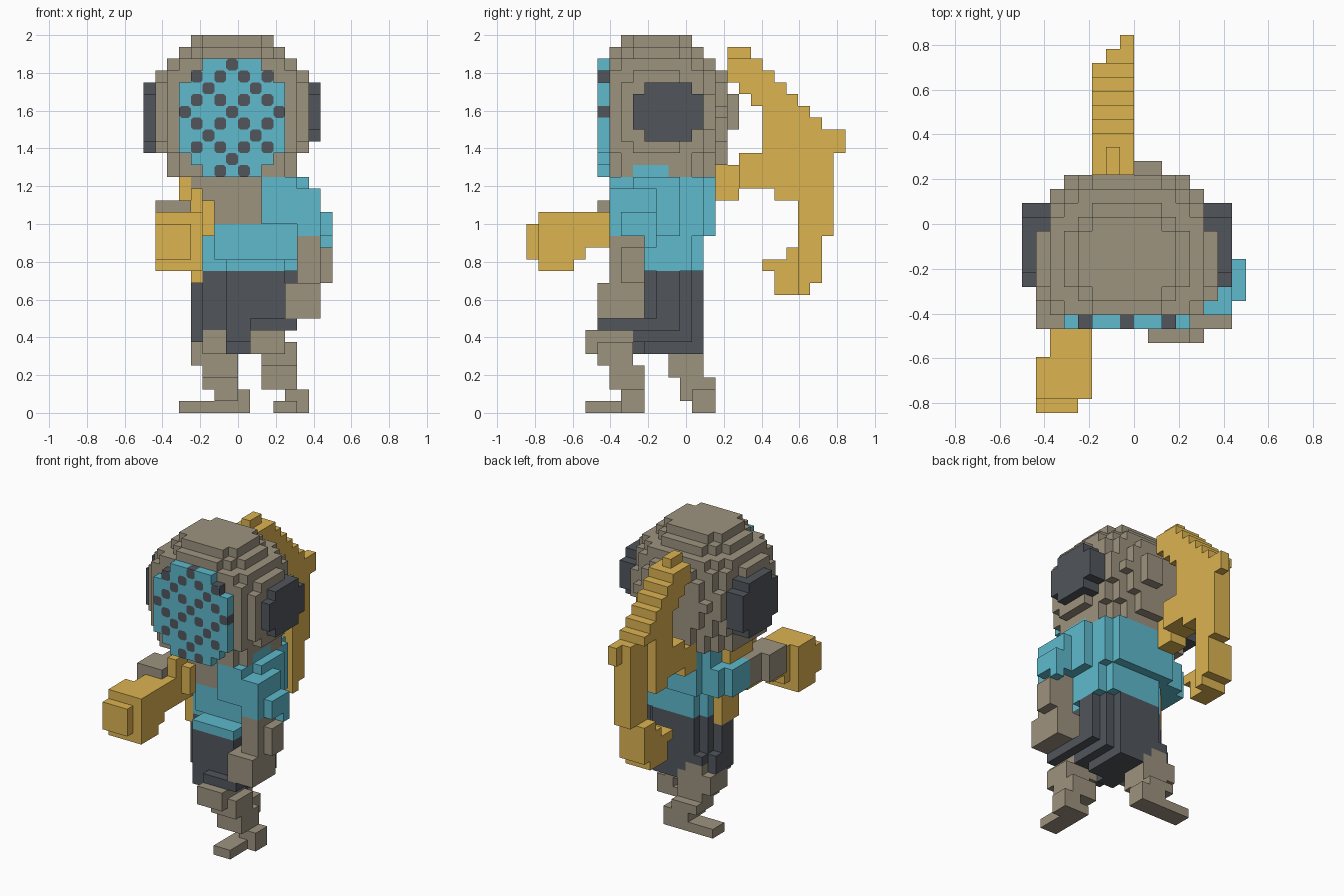
import bpy, bmesh
from itertools import product

cube = bpy.data.objects.get("Cube")
if cube:
    bpy.data.objects.remove(cube, do_unlink=True)

V = 0.0625                       # block size
ORIGIN = (-0.5, -0.84375, 0.0)   # corner of the block grid


def material(name, rgb):
    lin = [((c / 255 + 0.055) / 1.055) ** 2.4 for c in rgb] + [1.0]
    m = bpy.data.materials.new(name)
    m.diffuse_color = lin
    m.use_nodes = True
    m.node_tree.nodes["Principled BSDF"].inputs["Base Color"].default_value = lin
    return m


CLAY, TEAL, GOLD, DARK = range(4)
MATS = [material("clay grey", (157, 147, 127)), material("teal", (94, 186, 205)),
        material("gold", (220, 179, 81)), material("charcoal", (81, 86, 92))]
taken = set()                    # blocks already used by a part


def blocks(*boxes):
    """Union of boxes (x0, x1, y0, y1, z0, z1) in block units, ends exclusive."""
    out = set()
    for a, b, c, d, e, f in boxes:
        out.update(product(range(a, b), range(c, d), range(e, f)))
    return out


def finish(name, bm, mats):
    me = bpy.data.meshes.new(name)
    bm.to_mesh(me)
    bm.free()
    for m in mats:
        me.materials.append(MATS[m])
    bpy.context.collection.objects.link(bpy.data.objects.new(name, me))


def part(name, cells, mat, rule=None):
    """Skin a set of blocks; rule(cell, axis, side) may recolour a face. First part wins a block."""
    cells = cells - taken
    taken.update(cells)
    bm = bmesh.new()
    verts = {}

    def vert(p):
        if p not in verts:
            verts[p] = bm.verts.new([o + V * q for o, q in zip(ORIGIN, p)])
        return verts[p]

    used = []
    for cell in sorted(cells):
        for axis, side in product(range(3), (0, 1)):
            nb = list(cell)
            nb[axis] += 2 * side - 1
            if tuple(nb) in cells:
                continue
            m = rule(cell, axis, side) if rule else mat
            if m not in used:
                used.append(m)
            u, w = (axis + 1) % 3, (axis + 2) % 3
            loop = []
            for du, dw in ((0, 0), (1, 0), (1, 1), (0, 1)):
                p = list(cell)
                p[axis] += side
                p[u] += du
                p[w] += dw
                loop.append(vert(tuple(p)))
            f = bm.faces.new(loop if side else loop[::-1])
            f.material_index = used.index(m)
    # merge coplanar faces of one colour
    bmesh.ops.dissolve_limit(bm, angle_limit=0.01, verts=bm.verts, edges=bm.edges,
                             delimit={'MATERIAL'})
    finish(name, bm, used)


# visor: octagonal plate, dark lattice blocks show on its rim
def is_dark(x, z):
    return x % 2 == 0 if z % 2 == 0 else x % 2 == 1 and (x + z) % 4 == 0


VISOR = blocks((3, 12, 6, 7, 22, 28), (4, 11, 6, 7, 21, 29), (5, 10, 6, 7, 20, 30))
part("visor", VISOR, TEAL,
     lambda c, axis, side: DARK if axis != 1 and is_dark(c[0], c[2]) else TEAL)

# visor holes: thin clipped squares on the front of the plate
OCTAGON = [(.2, 0), (.8, 0), (1, .2), (1, .8), (.8, 1), (.2, 1), (0, .8), (0, .2)]
holes = bmesh.new()
for x, y, z in sorted(VISOR):
    if is_dark(x, z):
        holes.faces.new([holes.verts.new((ORIGIN[0] + V * (x + a), ORIGIN[1] + V * y - 0.002,
                                          V * (z + b))) for a, b in OCTAGON])
finish("visor_holes", holes, [DARK])

# ear discs
part("left_ear", blocks((13, 15, 9, 15, 24, 27), (13, 15, 10, 14, 23, 28)), DARK)
part("right_ear", blocks((0, 2, 9, 15, 23, 27), (0, 2, 10, 14, 22, 28)), DARK)

# shirt: torso, belly, left shoulder and sleeve, right sleeve
part("shirt", blocks((5, 13, 10, 14, 12, 16), (6, 12, 14, 15, 12, 15), (6, 13, 9, 10, 13, 16),
                     (7, 12, 7, 10, 12, 13), (4, 13, 11, 15, 15, 20),
                     (5, 12, 15, 16, 15, 20), (10, 13, 7, 15, 16, 20), (12, 13, 9, 12, 20, 21)), TEAL)
part("left_sleeve", blocks((13, 14, 7, 13, 15, 19), (13, 14, 9, 13, 19, 20), (14, 15, 7, 11, 15, 19),
                           (15, 16, 8, 11, 15, 17), (15, 16, 10, 11, 14, 15)), TEAL)
part("right_sleeve", blocks((3, 5, 10, 15, 15, 18), (2, 3, 11, 14, 15, 18)), TEAL)

# helmet: block ellipsoid with a flat front and a small cap
helmet = blocks((4, 11, 9, 13, 31, 32), (5, 10, 8, 14, 31, 32), (5, 10, 16, 17, 21, 22))
for x, y, z in blocks((2, 13, 7, 17, 20, 31), (1, 14, 8, 17, 20, 31)):
    dz = max(z - 25, -4) * 1.06
    if (x - 7) ** 2 + ((y - 10.5) * 1.05) ** 2 + dz * dz < 50.2:
        helmet.add((x, y, z))
part("helmet", helmet, CLAY)
part("helmet_knob", blocks((8, 10, 16, 18, 24, 27)), CLAY)

# front grip and shaft past the arm
part("weapon_grip", blocks((1, 4, 0, 1, 13, 16), (1, 5, 1, 4, 12, 17), (2, 5, 4, 5, 13, 17),
                           (2, 5, 5, 7, 14, 17)), GOLD)
part("weapon_shaft", blocks((3, 4, 7, 10, 14, 17), (4, 5, 7, 10, 14, 19), (5, 6, 8, 11, 15, 18),
                            (3, 5, 10, 13, 18, 19), (3, 4, 9, 13, 18, 20)), GOLD)

# curved rear blade: hook, handle, tip, then rim as (y, z0, z1) columns
blade = blocks((5, 7, 20, 21, 12, 13), (5, 7, 21, 22, 10, 13), (5, 7, 22, 23, 10, 14),
               (5, 8, 23, 24, 10, 15), (5, 8, 24, 25, 11, 15), (6, 8, 23, 25, 15, 24),
               (6, 8, 25, 26, 15, 24), (7, 8, 26, 27, 22, 24),
               (5, 7, 16, 18, 18, 21), (5, 8, 18, 20, 19, 22), (6, 7, 17, 19, 30, 31))
for y, z0, z1 in [(17, 28, 30), (18, 27, 30), (19, 26, 30), (20, 19, 29), (21, 18, 28),
                  (22, 18, 27), (23, 24, 26), (24, 24, 25)]:
    blade |= blocks((5, 8, y, y + 1, z0, z1))
part("weapon_blade", blade, GOLD)
part("hip_sheath", blocks((4, 5, 10, 13, 11, 15)), GOLD)

# neck and arms
part("neck", blocks((5, 10, 9, 14, 16, 20), (4, 10, 9, 13, 19, 20)), CLAY)
part("left_forearm", blocks((13, 15, 7, 10, 11, 15), (15, 16, 8, 10, 11, 14),
                            (12, 15, 6, 10, 8, 11)), CLAY)
part("right_forearm", blocks((1, 4, 6, 9, 15, 18), (2, 4, 9, 11, 15, 18)), CLAY)

# legs, left one stepping forward
part("left_leg", blocks((9, 12, 5, 9, 5, 7), (10, 13, 6, 9, 4, 6), (10, 13, 7, 10, 2, 4),
                        (12, 13, 8, 10, 1, 2), (11, 13, 5, 10, 0, 1), (13, 14, 8, 10, 0, 2)), CLAY)
part("right_leg", blocks((5, 7, 10, 15, 5, 7), (4, 8, 12, 15, 4, 6), (5, 8, 12, 15, 3, 4),
                         (5, 8, 13, 16, 2, 3), (6, 8, 13, 16, 1, 2), (3, 9, 14, 16, 0, 1),
                         (8, 9, 14, 16, 1, 2)), CLAY)

# shorts with the left thigh raised forward
part("shorts", blocks((6, 11, 10, 15, 8, 12), (5, 12, 10, 14, 8, 12), (4, 13, 11, 13, 8, 12),
                      (4, 8, 11, 14, 6, 8), (5, 8, 10, 15, 6, 8), (7, 12, 10, 14, 6, 8),
                      (7, 11, 14, 15, 6, 8), (7, 11, 10, 15, 5, 6),
                      (7, 12, 7, 10, 6, 12), (12, 13, 7, 13, 7, 8), (9, 13, 6, 7, 7, 8),
                      (7, 9, 9, 10, 5, 6)), DARK)
